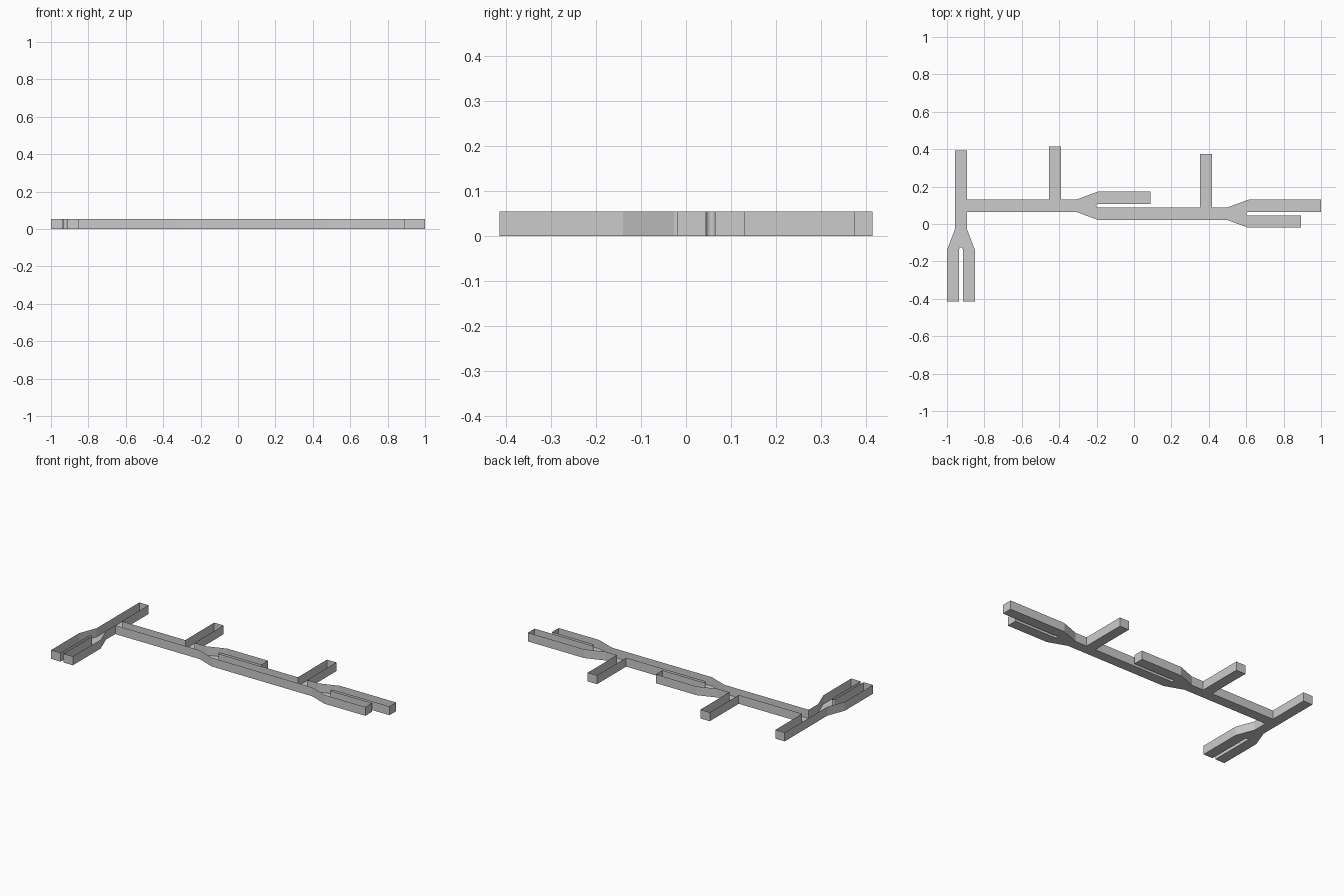
import bpy, bmesh
from math import sin, cos, radians

if "Cube" in bpy.data.objects:
    bpy.data.objects.remove(bpy.data.objects["Cube"])

HEIGHT = 0.055


def slot_tip(cx, cy, start, r=0.01, n=6):
    """Rounded end of the gap between two branches, turning clockwise half a circle."""
    angles = [radians(start - 180 * i / n) for i in range(n + 1)]
    return [(cx + r * cos(a), cy + r * sin(a)) for a in angles]


def open_channel(name, outline, height):
    """Thin tray: flat floor and upright walls along the outline, open on top."""
    bm = bmesh.new()
    low = [bm.verts.new((x, y, 0)) for x, y in outline]
    high = [bm.verts.new((x, y, height)) for x, y in outline]
    n = len(outline)
    for i in range(n):
        j = (i + 1) % n
        bm.faces.new((low[i], low[j], high[j], high[i]))
    floor = bm.faces.new(low[::-1])
    bmesh.ops.triangulate(bm, faces=[floor])
    mesh = bpy.data.meshes.new(name)
    bm.to_mesh(mesh)
    bm.free()
    obj = bpy.data.objects.new(name, mesh)
    bpy.context.collection.objects.link(obj)
    return obj


# Front fork at the left end
left_fork = [(-1, -.415), (-.935, -.415), *slot_tip(-.925, -.135, 180),
             (-.915, -.415), (-.85, -.415), (-.85, -.14), (-.893, -.027)]
# Front edge of the main run, stepping forward at the middle fork
front_edge = [(-.893, .065), (-.31, .065), (-.195, .0225), (.495, .0225)]
# Fork at the right end
right_fork = [(.612, -.02), (.893, -.02), (.893, .045), *slot_tip(.612, .055, -90),
              (1, .065), (1, .13), (.612, .13), (.495, .0875)]
# Right side stub
right_stub = [(.416, .0875), (.416, .375), (.352, .375), (.352, .0875)]
# Short branch of the middle fork
middle_fork = [*slot_tip(-.192, .0975, -90), (.087, .1075), (.087, .1725),
               (-.195, .1725), (-.31, .13)]
# Middle and left stubs
left_stubs = [(-.39, .13), (-.39, .415), (-.455, .415), (-.455, .13),
              (-.893, .13), (-.893, .393), (-.957, .393), (-.957, -.027), (-1, -.14)]

open_channel("branching_channel",
             left_fork + front_edge + right_fork + right_stub + middle_fork + left_stubs,
             HEIGHT)
